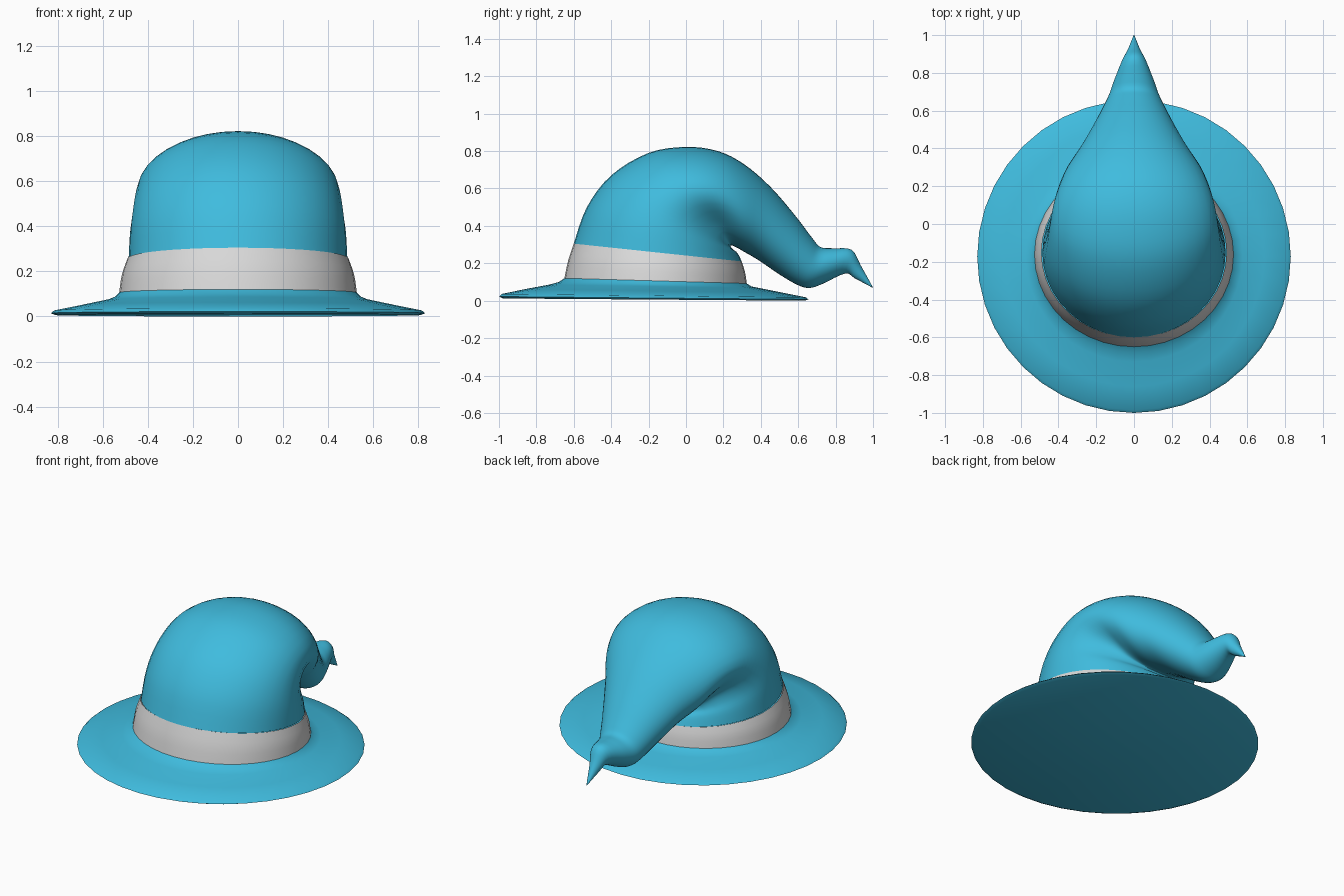
import bpy, bmesh, math
from mathutils import Vector

if "Cube" in bpy.data.objects:
    bpy.data.objects.remove(bpy.data.objects["Cube"])

SIDES = 40


def material(name, rgb):
    m = bpy.data.materials.new(name)
    m.diffuse_color = (*rgb, 1)
    m.use_nodes = True
    m.node_tree.nodes["Principled BSDF"].inputs["Base Color"].default_value = m.diffuse_color
    return m


blue = material("sky blue felt", (0.05, 0.50, 0.73))
grey = material("light grey ribbon", (0.70, 0.70, 0.70))


def ring(s):
    """Elliptical section: front (y,z), back (y,z), half width, side pinch."""
    fy, fz, by, bz, rx, pinch = s
    pts = []
    for i in range(SIDES):
        t = 2 * math.pi * i / SIDES
        k = (1 + math.cos(t)) / 2
        # the pinch draws the rear sides inwards, making the fold
        dent = 1 - pinch * math.exp(-((math.degrees(math.acos(math.cos(t))) - 125) / 28) ** 2)
        pts.append(Vector((rx * math.sin(t) * dent, by + (fy - by) * k, bz + (fz - bz) * k)))
    return pts


def spline(keys, steps):
    """Catmull-Rom interpolation of the section values."""
    out = []
    for i in range(len(keys) - 1):
        a, b = keys[max(i - 1, 0)], keys[i]
        c, d = keys[i + 1], keys[min(i + 2, len(keys) - 1)]
        for n in range(steps):
            u = n / steps
            out.append([0.5 * (2 * q + (r - p) * u + (2 * p - 5 * q + 4 * r - s) * u * u
                               + (3 * q - p - 3 * r + s) * u ** 3)
                        for p, q, r, s in zip(a, b, c, d)])
    return out + [list(keys[-1])]


def loft(name, sections, mat, cap_start=False, cap_end=False):
    bm = bmesh.new()
    loops = [[bm.verts.new(p) for p in ring(s)] for s in sections]
    for a, b in zip(loops, loops[1:]):
        for i in range(SIDES):
            j = (i + 1) % SIDES
            bm.faces.new((a[i], a[j], b[j], b[i]))
    if cap_start:
        bm.faces.new(loops[0][::-1])
    if cap_end:
        bm.faces.new(loops[-1])
    bmesh.ops.recalc_face_normals(bm, faces=bm.faces)
    me = bpy.data.meshes.new(name)
    bm.to_mesh(me)
    bm.free()
    me.materials.append(mat)
    ob = bpy.data.objects.new(name, me)
    bpy.context.collection.objects.link(ob)
    bpy.ops.object.select_all(action='DESELECT')
    ob.select_set(True)
    bpy.context.view_layer.objects.active = ob
    bpy.ops.object.shade_smooth_by_angle(angle=math.radians(60))
    return ob


# brim with closed underside
loft("brim", [
    (-0.98, 0.012, 0.635, 0.0, 0.81, 0),
    (-1.00, 0.022, 0.655, 0.007, 0.83, 0),
    (-0.985, 0.036, 0.64, 0.018, 0.815, 0),
    (-0.86, 0.062, 0.52, 0.042, 0.69, 0),
    (-0.73, 0.086, 0.40, 0.066, 0.575, 0),
    (-0.68, 0.100, 0.35, 0.076, 0.545, 0),
    (-0.65, 0.120, 0.325, 0.092, 0.527, 0)], blue, cap_start=True)

# ribbon band
loft("ribbon_band", spline([
    (-0.650, 0.120, 0.325, 0.092, 0.527, 0),
    (-0.630, 0.215, 0.315, 0.155, 0.515, 0),
    (-0.600, 0.305, 0.298, 0.210, 0.490, 0)], 3), grey)

# crown folding over backwards, narrowing to a bent tip
loft("crown", spline([
    (-0.600, 0.305, 0.298, 0.210, 0.485, 0.00),
    (-0.530, 0.500, 0.275, 0.255, 0.480, 0.02),
    (-0.400, 0.670, 0.250, 0.275, 0.470, 0.08),
    (-0.200, 0.790, 0.240, 0.288, 0.458, 0.17),
    (0.000, 0.822, 0.240, 0.295, 0.438, 0.18),
    (0.170, 0.800, 0.260, 0.290, 0.400, 0.09),
    (0.310, 0.730, 0.310, 0.262, 0.350, 0.02),
    (0.450, 0.610, 0.390, 0.215, 0.275, 0.00),
    (0.580, 0.460, 0.500, 0.140, 0.205, 0.00),
    (0.675, 0.335, 0.595, 0.085, 0.155, 0.00),
    (0.720, 0.286, 0.660, 0.068, 0.130, 0.00),
    (0.790, 0.280, 0.730, 0.090, 0.105, 0.00),
    (0.885, 0.272, 0.850, 0.145, 0.062, 0.00),
    (0.935, 0.188, 0.905, 0.118, 0.034, 0.00),
    (1.000, 0.070, 0.998, 0.069, 0.002, 0.00)], 4), blue, cap_end=True)
